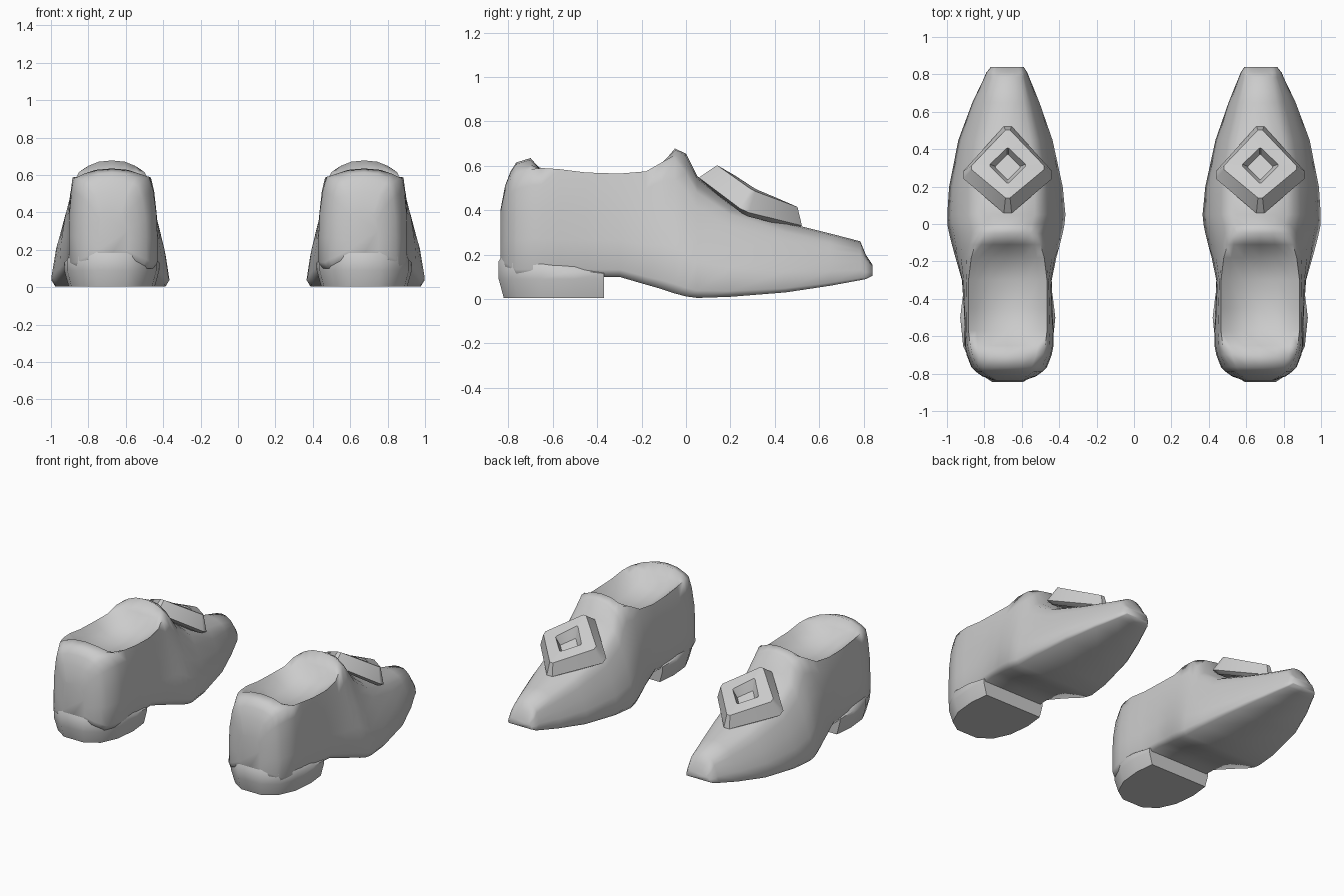
import bpy, bmesh

CENTRE = 0.675

cube = bpy.data.objects.get("Cube")
if cube:
    bpy.data.objects.remove(cube, do_unlink=True)

grey = bpy.data.materials.new("plain_grey")
grey.use_nodes = True
colour = (0.6, 0.6, 0.6, 1)
grey.diffuse_color = colour
grey.node_tree.nodes["Principled BSDF"].inputs["Base Color"].default_value = colour


def loft(name, rings, angle):
    """Skin closed rings of equal length, then mirror to make the pair."""
    bm = bmesh.new()
    rows = [[bm.verts.new((CENTRE + x, y, z)) for x, y, z in ring] for ring in rings]
    count = len(rows[0])
    for a, b in zip(rows, rows[1:]):
        for i in range(count):
            j = (i + 1) % count
            bm.faces.new((a[i], a[j], b[j], b[i]))
    bm.faces.new(rows[0])
    bm.faces.new(rows[-1])
    bmesh.ops.recalc_face_normals(bm, faces=bm.faces)
    mesh = bpy.data.meshes.new(name)
    bm.to_mesh(mesh)
    bm.free()
    mesh.materials.append(grey)
    obj = bpy.data.objects.new(name, mesh)
    bpy.context.collection.objects.link(obj)
    obj.modifiers.new("pair", "MIRROR")
    bpy.ops.object.select_all(action="DESELECT")
    obj.select_set(True)
    bpy.context.view_layer.objects.active = obj
    bpy.ops.object.shade_smooth_by_angle(angle=angle)


def section(y, base, rim, middle, inner, outer, top):
    """Cross-section: flat sole, sides up to the rim, then cavity or vamp."""
    power = min(4, max(1.7, 1 - 6 * y))  # upright sides at the heel, sloping at the toe

    def half(width):
        points = [(width * 0.93, base)]
        for f in (0.07, 0.35, 0.6, 0.85, 1):
            points.append((width + (top - width) * f ** power, base + (rim - base) * f))
        for f, g in ((0.8, 0.4), (0.45, 0.85)):
            points.append((top * f, rim + (middle - rim) * g))
        return points
    right = [(x, y, z) for x, z in half(outer)]
    left = [(-x, y, z) for x, z in half(inner)]
    return [(0, y, base)] + right + [(0, y, middle)] + left[::-1]


# Shoe body: y, sole, rim, middle, inner width, outer width, rim width
stations = [
    (-.836, .18, .39, .4, .09, .075, .06),
    (-.815, .14, .49, .51, .15, .135, .1),
    (-.79, .12, .54, .575, .185, .17, .14),
    (-.765, .1, .565, .615, .21, .195, .16),
    (-.7, .1, .585, .635, .235, .22, .19),
    (-.65, .1, .59, .575, .245, .23, .2),
    (-.57, .1, .585, .505, .245, .23, .21),
    (-.45, .1, .57, .475, .24, .235, .21),
    (-.3, .1, .565, .475, .235, .245, .21),
    (-.18, .065, .575, .52, .26, .28, .195),
    (-.11, .045, .615, .605, .28, .3, .175),
    (-.05, .025, .63, .678, .295, .315, .155),
    (0, .012, .57, .655, .305, .325, .16),
    (.05, .005, .48, .555, .31, .325, .18),
    (.2, .01, .38, .43, .295, .315, .18),
    (.45, .03, .3, .345, .24, .265, .15),
    (.65, .06, .25, .295, .17, .19, .11),
    (.785, .085, .22, .26, .115, .125, .08),
    (.81, .09, .18, .2, .105, .115, .08),
    (.84, .105, .15, .155, .085, .09, .07),
]
loft("shoe_body", [section(*s) for s in stations], 1.4)

# Heel block: rounded at the back, straight at the front
outline = [(.08, -.83), (.17, -.77), (.225, -.65), (.24, -.5), (.225, -.37)]


def heel_ring(scale, low, slope=0):
    half = [(x * scale, -.6 + (y + .6) * scale if y < -.6 else y,
             low - slope * (y + .83)) for x, y in outline]
    return half + [(-x, y, z) for x, y, z in half[::-1]]


loft("heel", [heel_ring(.96, .005), heel_ring(1.06, .09),
              heel_ring(1.06, .17, .12), heel_ring(.88, .24, .24)], 1.0)


# Buckle: diamond frame bent over the vamp, with a recessed centre
def diamond(back, side, front, width, cut):
    """Each corner is a (y, z) pair, trimmed by the given fraction."""
    corners = [(0, *back), (width, *side), (0, *front), (-width, *side)]
    ring = []
    for i, c in enumerate(corners):
        for other in (corners[i - 1], corners[(i + 1) % 4]):
            ring.append([p + (q - p) * cut for p, q in zip(c, other)])
    return ring


buckle = [
    diamond((.08, .52), (.265, .375), (.51, .315), .22, .07),
    diamond((.04, .56), (.26, .395), (.545, .325), .258, .08),
    diamond((.13, .61), (.3, .49), (.515, .41), .205, .06),
    diamond((.215, .56), (.315, .495), (.41, .455), .1, .05),
    diamond((.235, .48), (.305, .44), (.375, .41), .07, .05),
]
loft("buckle", buckle, 0.7)
